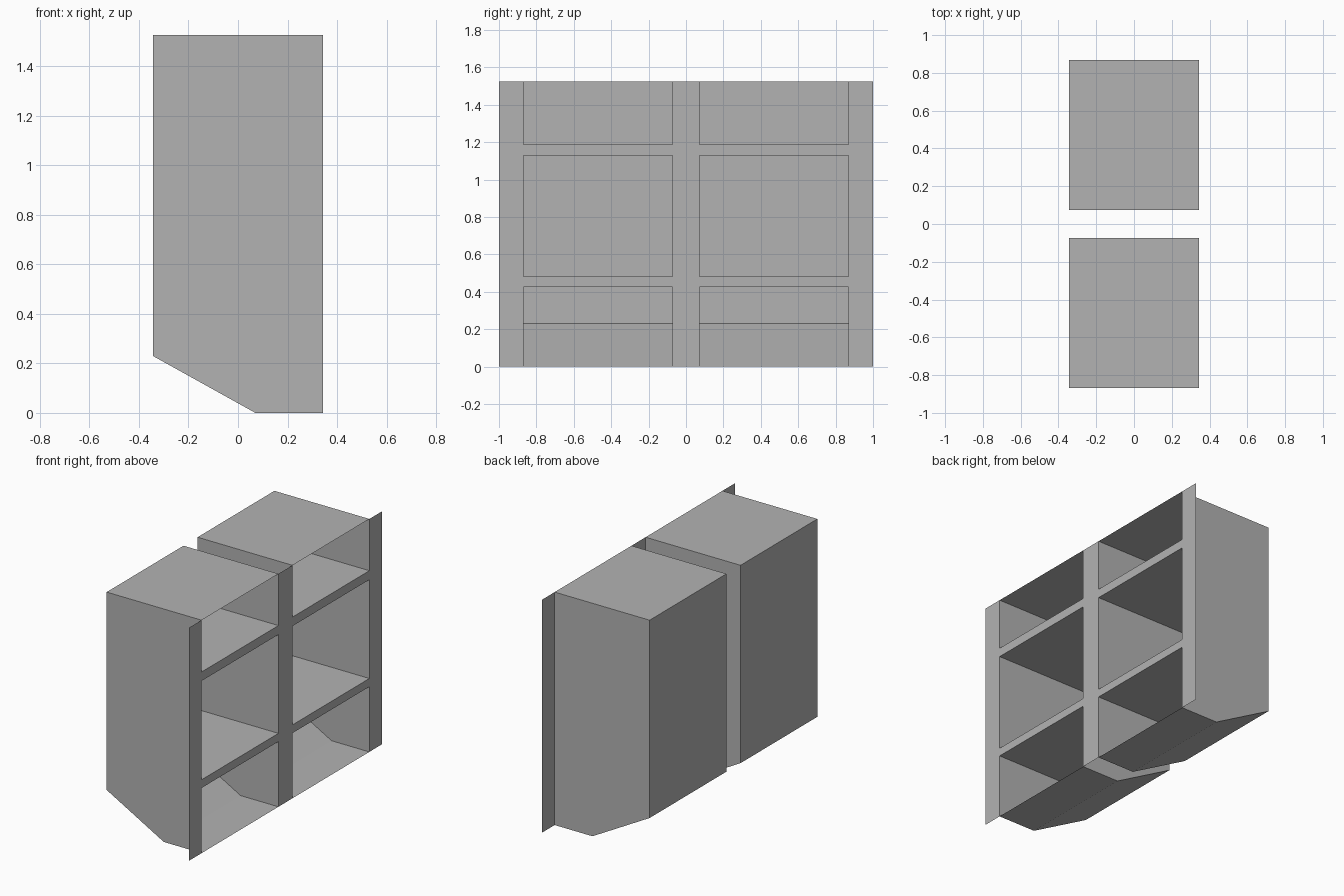
import bpy, bmesh

if "Cube" in bpy.data.objects:
    bpy.data.objects.remove(bpy.data.objects["Cube"], do_unlink=True)

FRONT, BACK, HEIGHT = 0.344, -0.344, 1.526
INNER, OUTER = 0.073, 0.868               # column side walls
SHELVES = [(0.427, 0.481), (1.128, 1.187)]  # underside and top of each shelf

grey = bpy.data.materials.new("light grey")
grey.use_nodes = True
colour = (0.45, 0.45, 0.45, 1)
grey.diffuse_color = colour
grey.node_tree.nodes["Principled BSDF"].inputs["Base Color"].default_value = colour


def finish(name, bm, recalc=True):
    if recalc:
        bmesh.ops.recalc_face_normals(bm, faces=bm.faces)
    mesh = bpy.data.meshes.new(name)
    bm.to_mesh(mesh)
    bm.free()
    mesh.materials.append(grey)
    obj = bpy.data.objects.new(name, mesh)
    bpy.context.collection.objects.link(obj)


def open_prism(name, profile, y0, y1):
    """Extrude an x-z profile along y, leaving the side facing +x open."""
    bm = bmesh.new()
    face = bm.faces.new([bm.verts.new((x, y0, z)) for x, z in profile])
    ext = bmesh.ops.extrude_face_region(bm, geom=[face], use_keep_orig=True)
    for v in ext["geom"]:
        if isinstance(v, bmesh.types.BMVert):
            v.co.y = y1
    bmesh.ops.recalc_face_normals(bm, faces=bm.faces)
    front = [f for f in bm.faces if all(abs(v.co.x - FRONT) < 1e-4 for v in f.verts)]
    bmesh.ops.delete(bm, geom=front, context='FACES_ONLY')
    finish(name, bm, recalc=False)


# Two bins with a sloped lower back, each holding two shelves
shell = [(FRONT, 0), (0.07, 0), (BACK, 0.23), (BACK, HEIGHT), (FRONT, HEIGHT)]
for side, y0, y1 in (("near", -OUTER, -INNER), ("far", INNER, OUTER)):
    open_prism(side + "_bin_shell", shell, y0, y1)
    for level, (z0, z1) in zip(("lower", "upper"), SHELVES):
        board = [(FRONT, z0), (BACK, z0), (BACK, z1), (FRONT, z1)]
        open_prism(f"{side}_{level}_shelf", board, y0, y1)

# Flat face frame: a grid of cells with the openings left out
ys = [-1, -OUTER, -INNER, INNER, OUTER, 1]
zs = [0] + [z for pair in SHELVES for z in pair] + [HEIGHT]
bm = bmesh.new()
grid = [[bm.verts.new((FRONT, y, z)) for z in zs] for y in ys]
for i in range(len(ys) - 1):
    for j in range(len(zs) - 1):
        if i % 2 == 1 and j % 2 == 0:
            continue
        bm.faces.new((grid[i][j], grid[i + 1][j], grid[i + 1][j + 1], grid[i][j + 1]))
finish("face_frame", bm)
